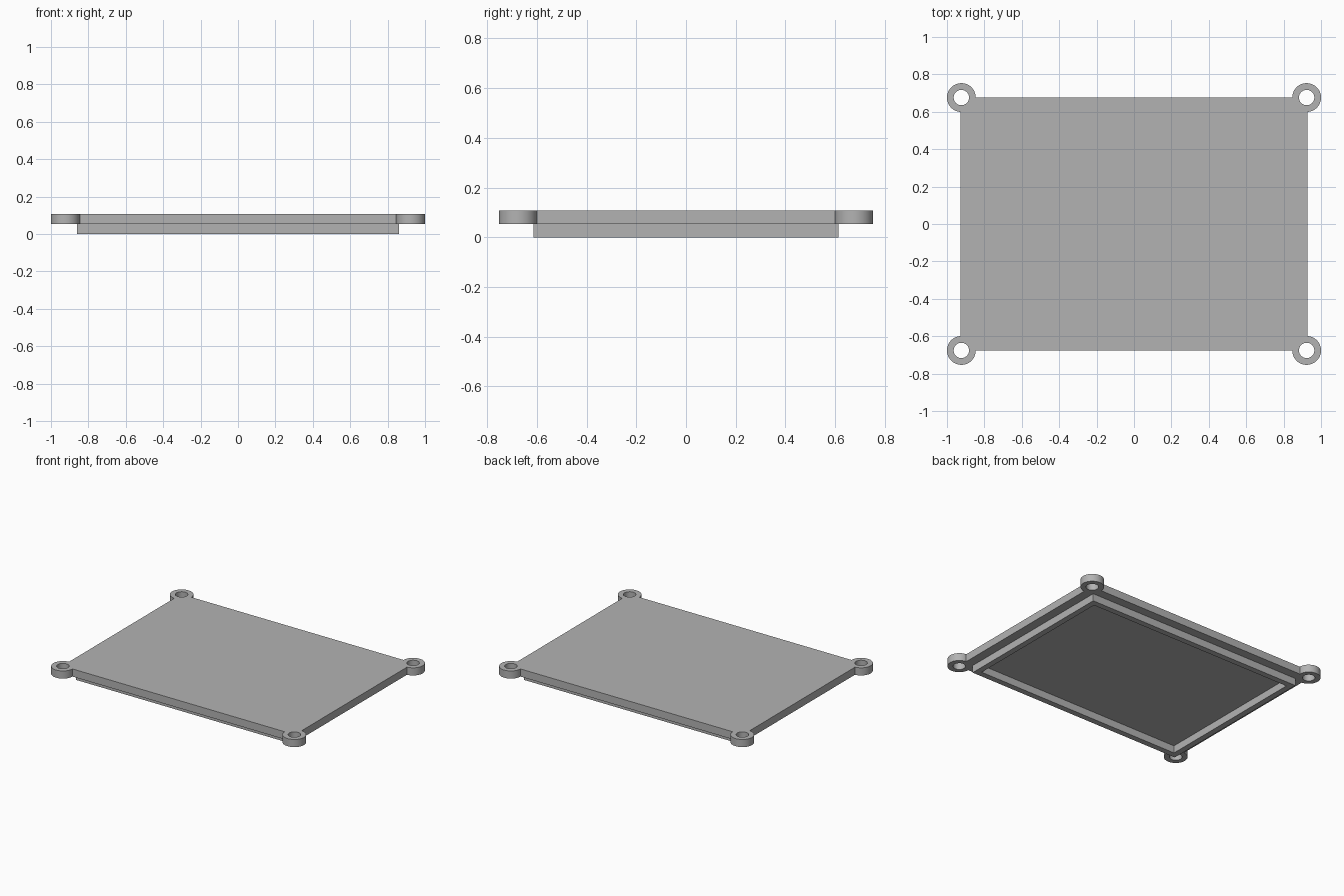
import bpy, bmesh
from mathutils import Matrix

default = bpy.data.objects.get("Cube")
if default:
    bpy.data.objects.remove(default)

PLATE_X, PLATE_Y = 0.928, 0.677      # half sizes of the plate
LIP_X, LIP_Y, LIP_WALL = 0.862, 0.613, 0.042
LUG_X, LUG_Y, LUG_R, HOLE_R = 0.923, 0.676, 0.077, 0.041
Z_LOW, Z_TOP = 0.053, 0.108

grey = bpy.data.materials.new("plain grey")
grey.use_nodes = True
grey.diffuse_color = (0.45, 0.45, 0.45, 1)
grey.node_tree.nodes["Principled BSDF"].inputs["Base Color"].default_value = grey.diffuse_color


def make_object(name, bm):
    mesh = bpy.data.meshes.new(name)
    bm.to_mesh(mesh)
    bm.free()
    mesh.materials.append(grey)
    obj = bpy.data.objects.new(name, mesh)
    bpy.context.collection.objects.link(obj)
    return obj


def box(name, hx, hy, z0, z1):
    bm = bmesh.new()
    place = Matrix.Translation((0, 0, (z0 + z1) / 2)) @ Matrix.Diagonal((2 * hx, 2 * hy, z1 - z0, 1))
    bmesh.ops.create_cube(bm, size=1, matrix=place)
    return make_object(name, bm)


def corner_cylinders(name, radius, z0, z1):
    bm = bmesh.new()
    for sx in (-1, 1):
        for sy in (-1, 1):
            place = Matrix.Translation((sx * LUG_X, sy * LUG_Y, (z0 + z1) / 2))
            bmesh.ops.create_cone(bm, cap_ends=True, segments=64, radius1=radius,
                                  radius2=radius, depth=z1 - z0, matrix=place)
    return make_object(name, bm)


def boolean(target, other, operation):
    mod = target.modifiers.new(operation.lower(), 'BOOLEAN')
    mod.operation = operation
    mod.solver = 'EXACT'
    mod.object = other
    bpy.context.view_layer.objects.active = target
    bpy.ops.object.modifier_apply(modifier=mod.name)
    bpy.data.objects.remove(other)


# Cover plate with four drilled corner lugs
plate = box("cover_plate", PLATE_X, PLATE_Y, Z_LOW, Z_TOP)
boolean(plate, corner_cylinders("corner_lugs", LUG_R, Z_LOW, Z_TOP), 'UNION')
boolean(plate, corner_cylinders("hole_cutter", HOLE_R, Z_LOW - 0.1, Z_TOP + 0.1), 'DIFFERENCE')

# Rectangular locating lip under the plate
lip = box("locating_lip", LIP_X, LIP_Y, 0, Z_LOW)
boolean(lip, box("recess_cutter", LIP_X - LIP_WALL, LIP_Y - LIP_WALL, -0.1, Z_LOW + 0.1), 'DIFFERENCE')

for obj in (plate, lip):
    bpy.ops.object.select_all(action='DESELECT')
    obj.select_set(True)
    bpy.context.view_layer.objects.active = obj
    bpy.ops.object.shade_smooth_by_angle()
